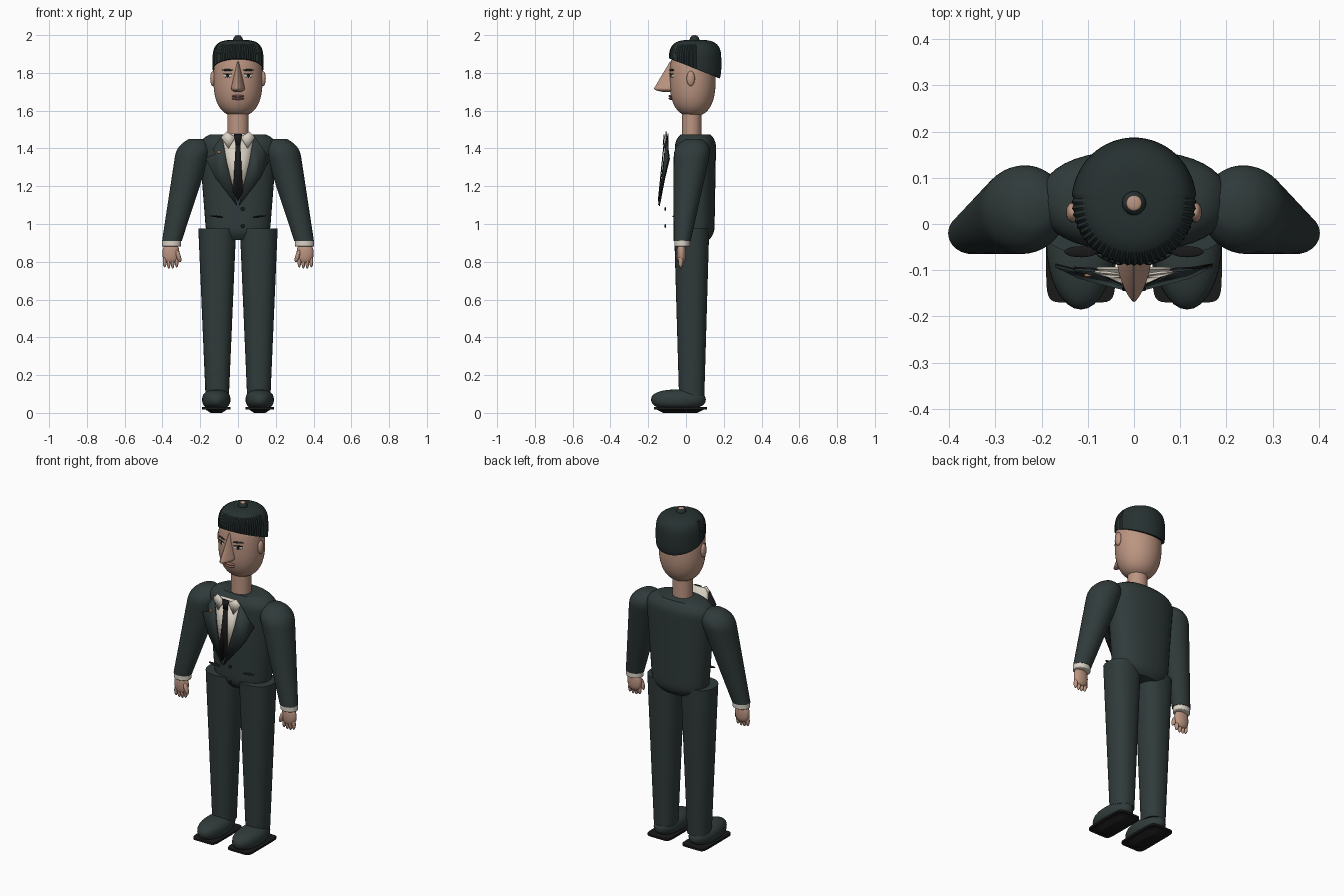
import bpy, bmesh
from math import sin, cos, pi, atan2, hypot, sqrt, copysign
from mathutils import Vector, Euler

if "Cube" in bpy.data.objects:
    bpy.data.objects.remove(bpy.data.objects["Cube"], do_unlink=True)


def material(name, *rgb):
    mat = bpy.data.materials.new(name)
    mat.use_nodes = True
    mat.diffuse_color = (*rgb, 1)
    mat.node_tree.nodes["Principled BSDF"].inputs["Base Color"].default_value = (*rgb, 1)
    return mat


SUIT = material("dark suit", .03, .043, .043)
HAIR = material("dark hair", .02, .03, .03)
SKIN = material("skin", .5, .3, .22)
WHITE = material("shirt white", .7, .64, .55)
BLACK = material("near black", .01, .01, .01)
LIP = material("lip", .3, .14, .1)
PIN = material("pin orange", .5, .2, .07)


def finish(name, bm, mat, angle=.7):
    bmesh.ops.recalc_face_normals(bm, faces=bm.faces)
    mesh = bpy.data.meshes.new(name)
    bm.to_mesh(mesh)
    bm.free()
    mesh.materials.append(mat)
    ob = bpy.data.objects.new(name, mesh)
    bpy.context.collection.objects.link(ob)
    bpy.ops.object.select_all(action='DESELECT')
    ob.select_set(True)
    bpy.context.view_layer.objects.active = ob
    bpy.ops.object.shade_smooth_by_angle(angle=angle)
    return ob


def swell(value, power):
    """Push a circle coordinate out towards a squarer outline."""
    return copysign(abs(value) ** (2 / power), value)


def blob(name, mat, centre, size, turn=(0, 0, 0), power=2, segments=20, ribs=0, cut=None):
    """Rounded mass; a higher power makes its side profile squarer."""
    bm = bmesh.new()
    bmesh.ops.create_uvsphere(bm, u_segments=segments, v_segments=segments // 2, radius=1)
    spin = Euler(turn).to_matrix()
    for v in bm.verts:
        flat = max(hypot(v.co.x, v.co.y), .0001)
        column = round(atan2(v.co.y, v.co.x) / (2 * pi) * segments)
        grow = swell(flat, power) / flat
        if v.co.y < flat * .1:
            grow *= 1 - ribs * (column % 2)
        unit = Vector((v.co.x * grow, v.co.y * grow, swell(v.co.z, power)))
        v.co = Vector(centre) + spin @ (unit * Vector(size))
    if cut:
        bmesh.ops.bisect_plane(bm, geom=bm.verts[:] + bm.edges[:] + bm.faces[:],
                               plane_co=cut[0], plane_no=cut[1], clear_inner=True)
        bmesh.ops.holes_fill(bm, edges=bm.edges)
    return finish(name, bm, mat)


def tube(name, mat, start, end, r_start, r_end, side=1, power=2, tips=(1, 1), rounded=.15):
    """Upright tapered tube; each end narrows to its tip factor over the rounded length."""
    bm = bmesh.new()
    steps, n = 40, 40
    start, end = Vector(start), Vector(end)
    r_start, r_end = Vector(r_start), Vector(r_end)
    loops = []
    for i in range(steps + 1):
        t = i / steps
        low, high = max(0, 1 - t / rounded), max(0, 1 - (1 - t) / rounded)
        r = r_start.lerp(r_end, t) * (1 - (1 - tips[0]) * low ** 3) * (1 - (1 - tips[1]) * high ** 3)
        c = start.lerp(end, t)
        angles = [2 * pi * k / n for k in range(n)]
        loops.append([bm.verts.new((side * (c.x + r.x * swell(cos(a), power)),
                                    c.y + r.y * swell(sin(a), power), c.z)) for a in angles])
    for a, b in zip(loops, loops[1:]):
        for k in range(n):
            j = (k + 1) % n
            bm.faces.new((a[k], a[j], b[j], b[k]))
    bm.faces.new(loops[0])
    bm.faces.new(loops[-1])
    return finish(name, bm, mat)


def chest_y(x, z):
    return x * x - .1 * (2.47 - z)


def panel(name, mat, points, lift=0, side=1):
    """Thin clothing panel from (x, z) points, laid over the chest."""
    bm = bmesh.new()
    face = bm.faces.new([bm.verts.new((side * x, chest_y(x, z) - lift, z)) for x, z in points])
    bmesh.ops.triangulate(bm, faces=[face])
    ob = finish(name, bm, mat)
    solid = ob.modifiers.new("thickness", 'SOLIDIFY')
    solid.thickness, solid.offset = .005, 0
    return ob


def both(half):
    """Complete a half outline by its mirror image."""
    return half + [(-x, z) for x, z in reversed(half) if x]


# Head and neck
HEAD, HEAD_SIZE = Vector((0, .035, 1.77)), Vector((.13, .122, .2))
tube("neck", SKIN, (0, .03, 1.45), (0, .03, 1.6), (.056, .052), (.056, .052))
blob("head", SKIN, HEAD, HEAD_SIZE, power=2.5, segments=48)
tube("nose", SKIN, (0, -.09, 1.7), (0, -.07, 1.86), (.04, .09), (.006, .015),
     power=1.4, tips=(.4, 1))
for name, z in (("upper_lip", 1.677), ("lower_lip", 1.664)):
    blob(name, LIP, (0, -.08, z), (.033, .012, .007))


def face_mark(name, mat, x, z, width, height, lift=0):
    """Thin oval that follows the curve of the face."""
    reach = sqrt(1 - (x / HEAD_SIZE.x) ** 2)
    slope = atan2(HEAD_SIZE.y * x, HEAD_SIZE.x ** 2 * reach)
    y = HEAD.y - HEAD_SIZE.y * reach - lift
    blob(name, mat, (x, y, z), (width, .004, height), (0, 0, slope))


for s, tag in ((1, "left"), (-1, "right")):
    blob(tag + "_ear", SKIN, (s * .133, .025, 1.77), (.014, .022, .04))
    eye = s * .055
    face_mark(tag + "_eye", WHITE, eye, 1.785, .025, .01)
    face_mark(tag + "_iris", BLACK, eye, 1.785, .009, .009, .002)
    face_mark(tag + "_eyelid", BLACK, eye, 1.795, .027, .003, .002)
    face_mark(tag + "_eyebrow", HAIR, eye, 1.815, .033, .005)

# Flat-topped hair with a slanting hairline, a ribbed front and a small knot
blob("hair", HAIR, (0, .048, 1.85), (.135, .139, .125), power=3.5, segments=120, ribs=.03,
     cut=((0, .04, 1.825), (0, .4, 1)))
blob("hair_knot", HAIR, (0, .045, 1.975), (.026, .026, .024))
blob("knot_cap", SKIN, (0, .045, 1.996), (.016, .016, .004))

# Jacket body
tube("jacket", SUIT, (0, .05, .915), (0, .05, 1.475), (.166, .1), (.21, .11),
     power=2.3, tips=(.7, .7))

# Shirt front, tie, lapels and jacket details
panel("shirt_front", WHITE, both([(0, 1.12), (.06, 1.3), (.08, 1.45), (.06, 1.48)]))
panel("tie_blade", BLACK, both([(0, 1.12), (.026, 1.17), (.012, 1.43)]), .012)
panel("tie_knot", BLACK, both([(.012, 1.42), (.022, 1.475)]), .016)
lapel = [(.005, 1.1), (.12, 1.25), (.17, 1.35), (.12, 1.37), (.13, 1.4), (.085, 1.47), (.06, 1.33)]
for s, tag in ((1, "left"), (-1, "right")):
    panel(tag + "_collar", WHITE, [(.014, 1.46), (.05, 1.4), (.09, 1.46), (.06, 1.49)], .01, s)
    panel(tag + "_lapel", SUIT, lapel, .008, s)
    panel(tag + "_lapel_edge", BLACK, [(x, z - .005) for x, z in lapel], .004, s)
    blob(tag + "_pocket_line", BLACK, (s * .115, -.06, 1.04), (.036, .012, .004), (0, s * -.1, 0))
for name, z in (("upper_button", 1.08), ("lower_button", .99)):
    blob(name, BLACK, (.025, -.11, z), (.011, .004, .011))
blob("lapel_pin", PIN, (-.1, chest_y(.1, 1.38) - .012, 1.38), (.008, .004, .008))

for s, tag in ((1, "left"), (-1, "right")):
    # Sleeve and cuff
    tube(tag + "_sleeve", SUIT, (.35, -.02, .91), (.22, .04, 1.45), (.052, .045), (.1, .105),
         s, tips=(1, .4), rounded=.2)
    tube(tag + "_shirt_cuff", WHITE, (.352, -.02, .88), (.352, -.02, .912), (.05, .042), (.05, .042),
         s, tips=(.9, 1))

    # Hand with four fingers and a thumb
    blob(tag + "_palm", SKIN, (s * .355, -.024, .845), (.045, .024, .055), power=2.5)
    for i in range(4):
        length = .03 if i in (0, 3) else .036
        blob(tag + "_finger", SKIN, (s * (.325 + .021 * i), -.028, .8), (.01, .013, length))
    blob(tag + "_thumb", SKIN, (s * .315, -.038, .83), (.012, .014, .034), (0, s * .3, 0))

    # Trouser leg
    tube(tag + "_trouser_leg", SUIT, (.11, .03, .09), (.11, .03, .975), (.062, .067), (.1, .093),
         s, power=2.3)

    # Shoe, sole plate and tread
    blob(tag + "_shoe", SUIT, (s * .115, -.04, .07), (.075, .145, .054), power=2.4, segments=32)
    tube(tag + "_sole", BLACK, (.115, -.03, .018), (.115, -.03, .03), (.075, .14), (.075, .14),
         s, power=8)
    tube(tag + "_tread", BLACK, (.115, -.03, 0), (.115, -.03, .02), (.03, .09), (.06, .13), s, power=3)
